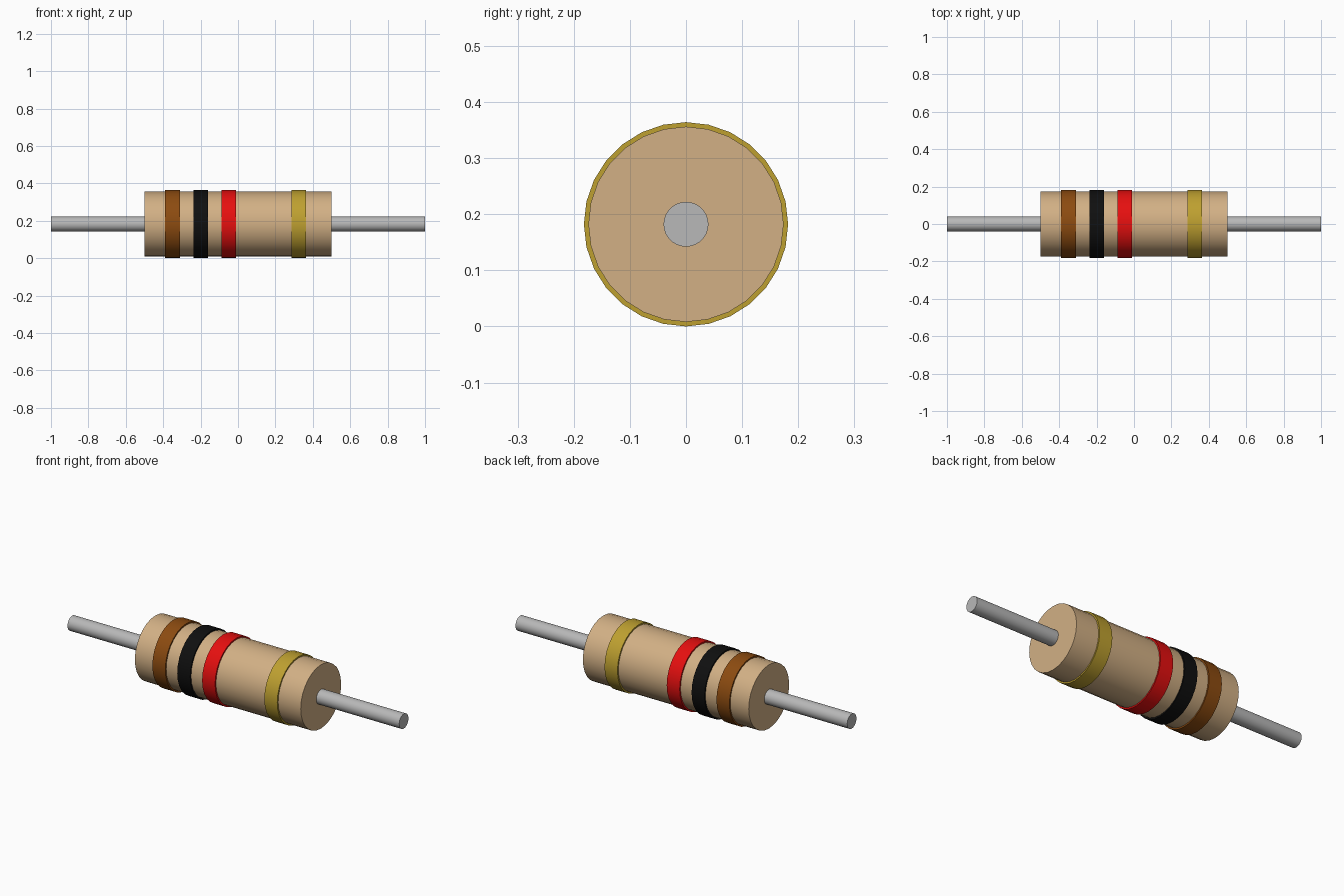
import bpy
import math

if "Cube" in bpy.data.objects:
    bpy.data.objects.remove(bpy.data.objects["Cube"], do_unlink=True)

BAND_RADIUS = 0.182
BODY_RADIUS = 0.174
WIRE_RADIUS = 0.04


def linear(c):
    c /= 255
    return c / 12.92 if c <= 0.04045 else ((c + 0.055) / 1.055) ** 2.4


def material(name, r, g, b):
    colour = (linear(r), linear(g), linear(b), 1)
    mat = bpy.data.materials.new(name)
    mat.use_nodes = True
    mat.diffuse_color = colour
    mat.node_tree.nodes["Principled BSDF"].inputs["Base Color"].default_value = colour
    return mat


def rod(name, x_start, x_end, radius, mat, sides=28):
    """Closed cylinder along x, smooth around and sharp at the rims."""
    bpy.ops.mesh.primitive_cylinder_add(
        vertices=sides, radius=radius, depth=x_end - x_start,
        location=((x_start + x_end) / 2, 0, BAND_RADIUS),
        rotation=(0, math.pi / 2, 0))
    obj = bpy.context.object
    obj.name = name
    obj.data.materials.append(mat)
    bpy.ops.object.shade_smooth_by_angle(angle=math.radians(30))
    return obj


tan = material("tan ceramic", 210, 176, 133)
metal = material("grey metal", 184, 184, 184)

# Body
rod("body", -0.5, 0.5, BODY_RADIUS, tan)

# Wire leads at both ends
rod("left_lead", 0.49, 1.0, WIRE_RADIUS, metal)
rod("right_lead", -1.0, -0.49, WIRE_RADIUS, metal)

# Raised colour bands
bands = [
    ("brown", -0.35, (140, 75, 16)),
    ("black", -0.2, (15, 15, 15)),
    ("red", -0.05, (230, 15, 15)),
    ("gold", 0.325, (190, 160, 48)),
]
for name, x, rgb in bands:
    rod(name + "_band", x - 0.039, x + 0.039, BAND_RADIUS, material(name + " paint", *rgb))
